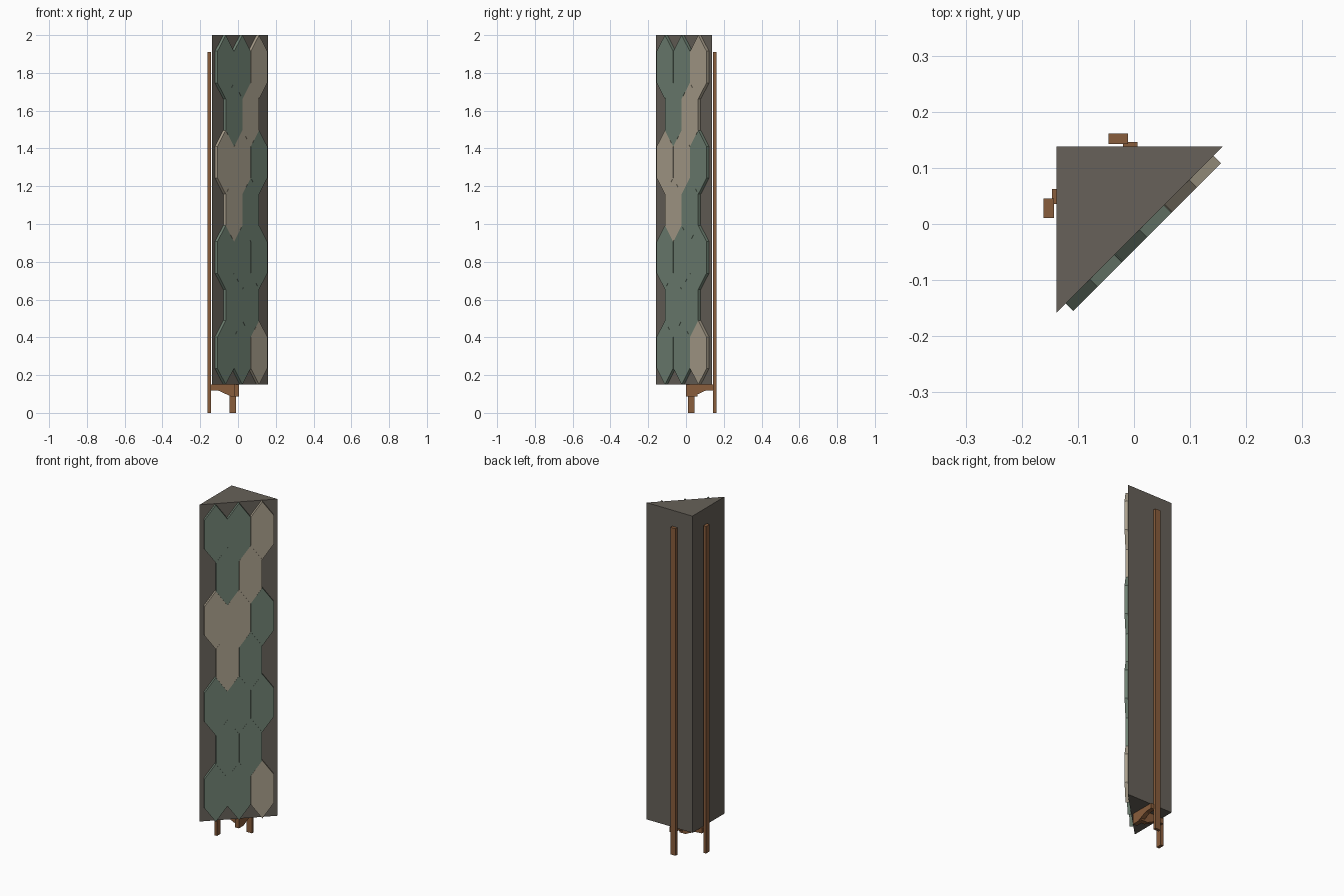
import bpy, bmesh
from math import sqrt
from mathutils import Vector

cube = bpy.data.objects.get("Cube")
if cube:
    bpy.data.objects.remove(cube, do_unlink=True)


def material(name, rgb):
    m = bpy.data.materials.new(name)
    m.use_nodes = True
    m.diffuse_color = (*rgb, 1)
    m.node_tree.nodes["Principled BSDF"].inputs["Base Color"].default_value = (*rgb, 1)
    return m


stone = material("dark stone", (0.135, 0.12, 0.1))
green = material("sage green", (0.16, 0.22, 0.17))
tan = material("warm tan", (0.4, 0.35, 0.265))
wood = material("brown wood", (0.25, 0.11, 0.045))


def prism(name, outline, offset, mat):
    """Extrude a flat outline (3D points) along the offset vector."""
    bm = bmesh.new()
    face = bm.faces.new([bm.verts.new(p) for p in outline])
    res = bmesh.ops.extrude_face_region(bm, geom=[face], use_keep_orig=True)
    verts = [g for g in res["geom"] if isinstance(g, bmesh.types.BMVert)]
    bmesh.ops.translate(bm, verts=verts, vec=offset)
    bmesh.ops.recalc_face_normals(bm, faces=bm.faces)
    mesh = bpy.data.meshes.new(name)
    bm.to_mesh(mesh)
    bm.free()
    mesh.materials.append(mat)
    obj = bpy.data.objects.new(name, mesh)
    bpy.context.collection.objects.link(obj)
    return obj


def box(name, lo, hi, mat):
    (x0, y0, z0), (x1, y1, z1) = lo, hi
    base = [(x0, y0, z0), (x1, y0, z0), (x1, y1, z0), (x0, y1, z0)]
    return prism(name, base, (0, 0, z1 - z0), mat)


# Triangular column
BOTTOM, TOP = 0.15, 2.0
prism("column", [(-0.138, 0.138, BOTTOM), (-0.138, -0.158, BOTTOM), (0.158, 0.138, BOTTOM)],
      (0, 0, TOP - BOTTOM), stone)

# Long hexagonal tiles on the diagonal face, listed from the top row down
along = Vector((1, 1, 0)) / sqrt(2)
outward = Vector((1, -1, 0)) / sqrt(2)
face_centre = Vector((0.01, -0.01, 0))
PITCH, HEIGHT, POINT = 0.125, 0.338, 0.085
rows = ["GGT", "GT", "TTG", "TG", "GGG", "GG", "GGT"]
step = (TOP - BOTTOM - HEIGHT) / (len(rows) - 1)
half_w, half_h = PITCH / 2 - 0.001, HEIGHT / 2
shoulder = half_h - POINT
hexagon = [(0, half_h), (half_w, shoulder), (half_w, -shoulder),
           (0, -half_h), (-half_w, -shoulder), (-half_w, shoulder)]
for r, row in enumerate(rows):
    z = TOP - half_h - r * step
    for c, key in enumerate(row):
        u = (c - (len(row) - 1) / 2) * PITCH
        pts = [face_centre + along * (u + a) + Vector((0, 0, z + b)) for a, b in hexagon]
        prism(f"tile_{r + 1}_{c + 1}", pts, outward * 0.019, green if key == "G" else tan)

# Two tall posts standing behind the column
box("back_post", (-0.045, 0.143, 0), (-0.011, 0.161, 1.91), wood)
box("right_post", (-0.161, 0.011, 0), (-0.143, 0.045, 1.91), wood)

# Tapered support arms under the column, one from each post
arm = [(0.146, 0.15), (0.146, 0.12), (0.1, 0.117), (0.04, 0.088), (0, 0.088), (0, 0.15)]
prism("right_arm", [(-d, 0.036, z) for d, z in arm], (0, 0.026, 0), wood)
prism("back_arm", [(-0.02, d, z) for d, z in arm], (0.026, 0, 0), wood)
